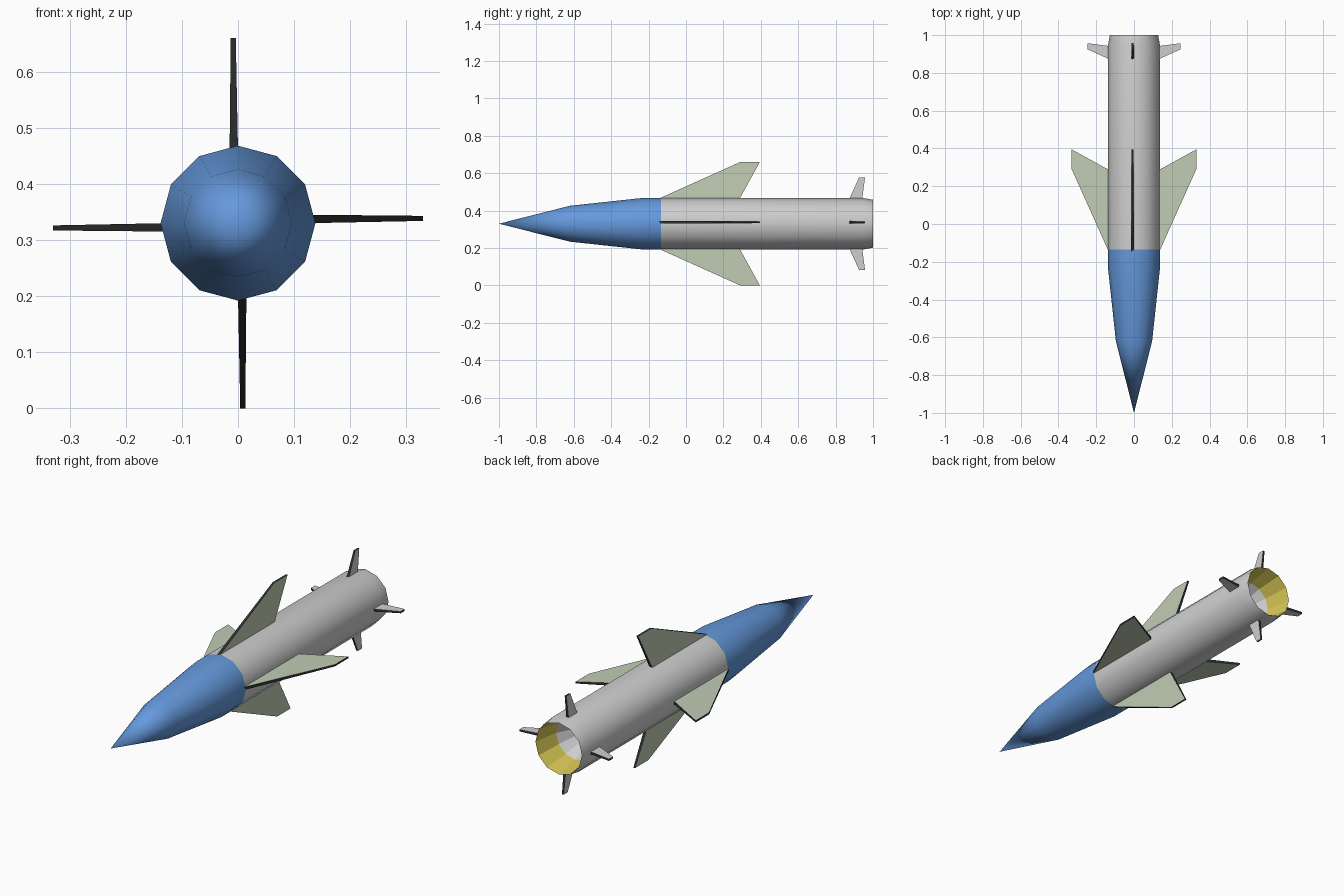
import bpy, math

if "Cube" in bpy.data.objects:
    bpy.data.objects.remove(bpy.data.objects["Cube"])

ZC = 0.33          # height of the body axis
SIDES = 12


def material(name, rgb):
    m = bpy.data.materials.new(name)
    m.diffuse_color = (*rgb, 1)
    m.use_nodes = True
    m.node_tree.nodes["Principled BSDF"].inputs["Base Color"].default_value = m.diffuse_color
    return m


blue = material("blue", (0.13, 0.32, 0.72))
grey = material("light grey", (0.62, 0.62, 0.62))
green = material("pale green", (0.53, 0.61, 0.46))
dark = material("dark edge", (0.03, 0.03, 0.03))
yellow = material("nozzle yellow", (0.68, 0.57, 0.09))


def make(name, verts, faces, mats):
    me = bpy.data.meshes.new(name)
    me.from_pydata(verts, [], faces)
    ob = bpy.data.objects.new(name, me)
    bpy.context.collection.objects.link(ob)
    for m in mats:
        me.materials.append(m)
    return ob


def lathe(name, profile, mat, smooth=True):
    """Revolve (y, radius) points about the body axis; profile runs nose to tail for outward faces."""
    verts, rings, faces = [], [], []
    for y, r in profile:
        n = SIDES if r > 0 else 1
        rings.append([len(verts) + i for i in range(n)])
        for i in range(n):
            a = 2 * math.pi * i / SIDES
            verts.append((r * math.sin(a), y, ZC + r * math.cos(a)))
    for p, q in zip(rings, rings[1:]):
        for i in range(SIDES):
            j = (i + 1) % SIDES
            f = [p[i % len(p)], p[j % len(p)], q[j % len(q)], q[i % len(q)]]
            faces.append(list(dict.fromkeys(f)))
    ob = make(name, verts, faces, [mat])
    if smooth:
        bpy.ops.object.select_all(action='DESELECT')
        ob.select_set(True)
        bpy.context.view_layer.objects.active = ob
        bpy.ops.object.shade_smooth_by_angle(angle=math.radians(35))
    return ob


def fins(name, outline, side_mat):
    """Four tapered fins; outline is (y, radius, offset_a, offset_b), with dark rims."""
    n = len(outline)
    for k in range(4):
        a = k * math.pi / 2
        c, s = math.cos(a), math.sin(a)

        def place(t, y, r):
            return (t * c + r * s, y, ZC - t * s + r * c)

        verts = [place(o[2], o[0], o[1]) for o in outline]
        verts += [place(o[3], o[0], o[1]) for o in outline]
        faces = [list(range(n)), list(range(2 * n - 1, n - 1, -1))]
        faces += [[i, i + n, (i + 1) % n + n, (i + 1) % n] for i in range(n)]
        ob = make(f"{name}_{k + 1}", verts, faces, [side_mat, dark])
        for p in ob.data.polygons:
            p.material_index = 0 if p.index < 2 else 1


# Nose cone and body tube
lathe("nose_cone", [(-1, 0), (-0.62, 0.096), (-0.23, 0.138), (-0.135, 0.138)], blue)
lathe("body_tube", [(-0.135, 0.138), (0.945, 0.138), (1.0, 0.128)], grey)

# Hollow exhaust: yellow throat, then a grey chamber
lathe("nozzle_throat", [(1.0, 0.128), (0.87, 0.105)], yellow, False)
lathe("nozzle_chamber", [(0.87, 0.105), (0.78, 0.06), (0.78, 0)], grey, False)

# Wings and tail fins
fins("wing", [(-0.155, 0.13, -0.015, 0), (0.29, 0.33, -0.013, -0.004),
              (0.395, 0.33, -0.013, -0.004), (0.285, 0.13, -0.015, 0)], green)
fins("tail_fin", [(0.872, 0.13, -0.014, -0.001), (0.925, 0.247, -0.012, -0.003),
                  (0.957, 0.247, -0.012, -0.003), (0.942, 0.13, -0.014, -0.001)], grey)
